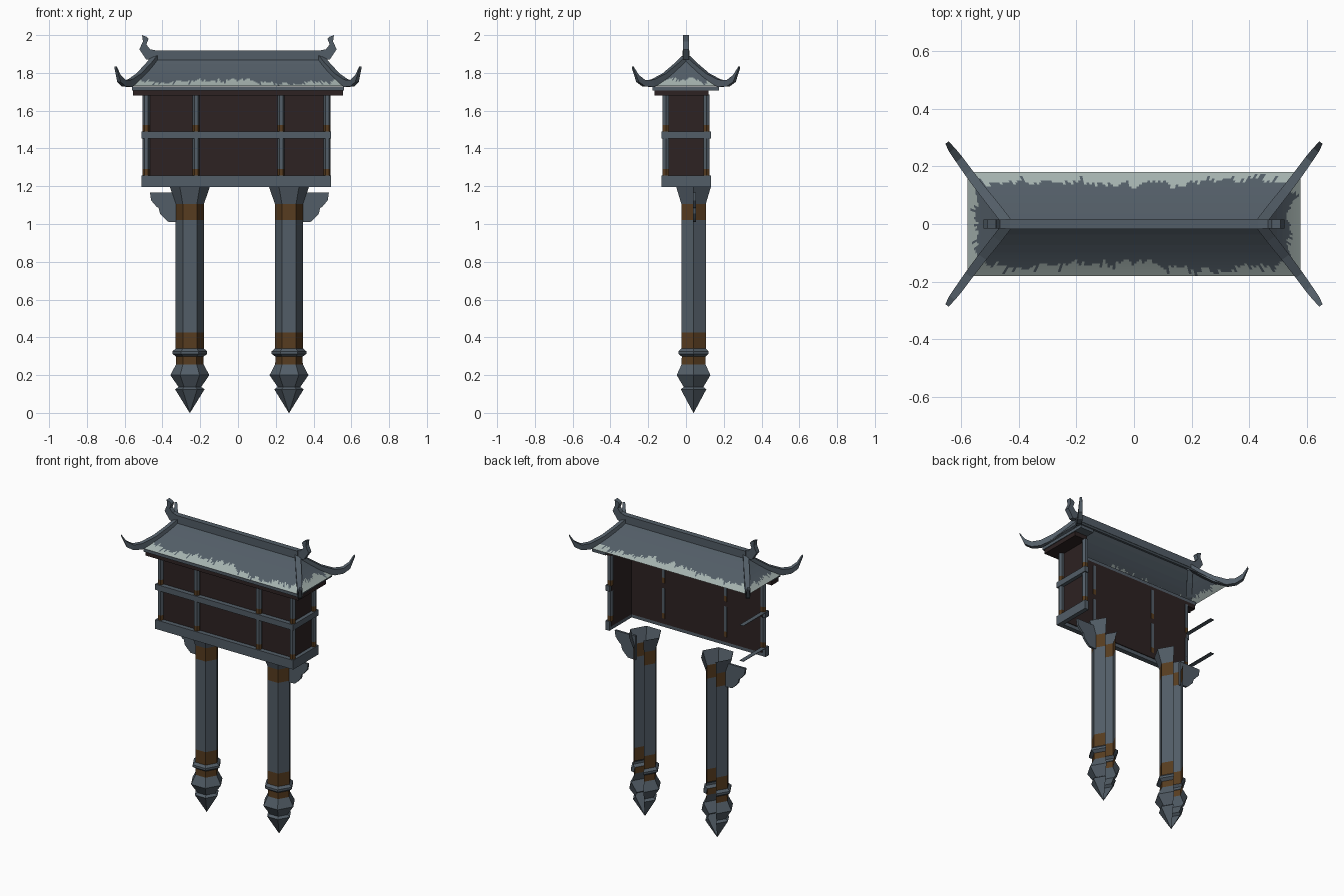
import bpy, bmesh, math, random
from mathutils import Vector

if "Cube" in bpy.data.objects:
    bpy.data.objects.remove(bpy.data.objects["Cube"])

random.seed(4)


def material(name, rgb):
    m = bpy.data.materials.new(name)
    m.diffuse_color = (*rgb, 1)
    m.use_nodes = True
    m.node_tree.nodes["Principled BSDF"].inputs["Base Color"].default_value = m.diffuse_color
    return m


SLATE = material("slate_grey", (0.085, 0.110, 0.135))
PALE = material("pale_grey", (0.37, 0.44, 0.42))
BROWN = material("bronze_brown", (0.095, 0.045, 0.014))
DARK = material("dark_maroon", (0.026, 0.016, 0.016))


def finish(name, bm, mats, recalc=True):
    bmesh.ops.remove_doubles(bm, verts=bm.verts, dist=1e-5)
    if recalc:
        bmesh.ops.recalc_face_normals(bm, faces=bm.faces)
    me = bpy.data.meshes.new(name)
    bm.to_mesh(me)
    bm.free()
    for m in mats:
        me.materials.append(m)
    ob = bpy.data.objects.new(name, me)
    bpy.context.collection.objects.link(ob)
    return ob


def box(name, x, y, z, mat):
    bm = bmesh.new()
    bmesh.ops.create_cube(bm, size=1)
    for v in bm.verts:
        v.co = [(a + b) / 2 + c * (b - a) for (a, b), c in zip((x, y, z), v.co)]
    return finish(name, bm, [mat])


def lathe(name, cx, cy, profile, mats, open_back=False):
    """Six-sided turned part; profile rows are (radius, z, material of the band above)."""
    bm = bmesh.new()
    rings = [[bm.verts.new((cx + r * math.cos(k * math.pi / 3), cy + r * math.sin(k * math.pi / 3), z))
              for k in range(6)] for r, z, _ in profile]
    for i in range(len(rings) - 1):
        for k in range(6):
            if open_back and k == 1:
                continue
            j = (k + 1) % 6
            f = bm.faces.new((rings[i][k], rings[i][j], rings[i + 1][j], rings[i + 1][k]))
            f.material_index = profile[i][2]
    return finish(name, bm, mats, False)


def plate(name, pts, y, thick, mat):
    """Side profile in x and z, given thickness along y."""
    bm = bmesh.new()
    f = bm.faces.new([bm.verts.new((px, y - thick / 2, pz)) for px, pz in pts])
    ext = bmesh.ops.extrude_face_region(bm, geom=[f])
    for v in ext["geom"]:
        if isinstance(v, bmesh.types.BMVert):
            v.co.y += thick
    return finish(name, bm, [mat])


# Pointed hexagonal pillars, open at the back
pillar = [(0.001, 0.0, 0), (0.078, 0.125, 0), (0.06, 0.137, 0), (0.103, 0.20, 0), (0.073, 0.257, 1),
          (0.072, 0.298, 0), (0.092, 0.312, 0), (0.092, 0.326, 0), (0.075, 0.34, 1), (0.075, 0.425, 0),
          (0.075, 1.02, 1), (0.075, 1.107, 0), (0.106, 1.197, 0)]
for side, cx in (("left", -0.255), ("right", 0.27)):
    lathe(side + "_pillar", cx, 0.04, pillar, [SLATE, BROWN], True)

# Scalloped brackets beside the pillars
scallop = [(0.06, 1.166), (0.211, 1.166), (0.205, 1.125), (0.175, 1.09), (0.165, 1.085),
           (0.158, 1.055), (0.135, 1.03), (0.115, 1.012), (0.06, 1.01)]
plate("left_bracket", [(-0.255 - x, z) for x, z in scallop], 0.045, 0.014, SLATE)
plate("right_bracket", [(0.27 + x, z) for x, z in scallop], 0.045, 0.014, SLATE)

# Walls on the front and right only
box("front_wall", (-0.485, 0.468), (-0.10, -0.093), (1.22, 1.70), DARK)
box("right_wall", (0.461, 0.468), (-0.10, 0.115), (1.22, 1.70), DARK)

# Horizontal beams, with only their top strip on the left side
for name, z0, z1 in (("sill_beam", 1.197, 1.257), ("middle_beam", 1.453, 1.49)):
    box(name + "_front", (-0.51, 0.49), (-0.13, -0.098), (z0, z1), SLATE)
    box(name + "_right", (0.463, 0.492), (-0.13, 0.133), (z0, z1), SLATE)
    box(name + "_left_strip", (-0.51, -0.482), (-0.13, 0.133), (z1 - 0.003, z1), SLATE)

# Posts in two storeys with brown feet
for i, (px, py) in enumerate([(-0.486, -0.107), (-0.222, -0.107), (0.228, -0.107), (0.472, -0.107), (0.472, 0.108)]):
    for level, z0, z1 in (("lower", 1.255, 1.455), ("upper", 1.488, 1.685)):
        lathe(f"{level}_post_{i + 1}", px, py, [(0.019, z0, 1), (0.019, z0 + 0.035, 0), (0.019, z1, 0)], [SLATE, BROWN])

# Eave boards on front and right
box("eave_board_front", (-0.555, 0.555), (-0.167, -0.095), (1.68, 1.708), DARK)
box("eave_board_right", (0.462, 0.555), (-0.167, 0.118), (1.68, 1.708), DARK)
box("eave_trim_front", (-0.56, 0.56), (-0.178, -0.095), (1.708, 1.728), SLATE)
box("eave_trim_right", (0.462, 0.56), (-0.178, 0.175), (1.708, 1.728), SLATE)

# Hipped roof skin with a ragged pale border along the eaves
RIDGE_X, EAVE_X, EAVE_Y = 0.44, 0.577, 0.18


def roof_z(t):
    return 1.885 - 0.155 * (1.25 * t - 0.25 * t * t)


rows = [0, 0.2, 0.4, 0.55] + [0.6 + 0.04 * i for i in range(11)]
bm = bmesh.new()
for axis, sign, cols in (("x", -1, 120), ("x", 1, 120), ("y", 1, 36), ("y", -1, 36)):
    edge = [[None] * len(rows) for _ in range(cols + 1)]
    for c in range(cols + 1):
        s = 2 * c / cols - 1
        for r, t in enumerate(rows):
            hx, hy = RIDGE_X + (EAVE_X - RIDGE_X) * t, EAVE_Y * t
            co = (s * hx, sign * hy, roof_z(t)) if axis == "x" else (sign * hx, s * hy, roof_z(t))
            edge[c][r] = bm.verts.new(co)
    drift = 0.0
    for c in range(cols):
        drift = 0.75 * drift + random.uniform(-0.06, 0.06)
        limit = 0.76 + drift + (0.1 if random.random() < 0.12 else 0)
        for r in range(len(rows) - 1):
            quad = [edge[c][r], edge[c + 1][r], edge[c + 1][r + 1], edge[c][r + 1]]
            if (axis == "x") == (sign > 0):
                quad.reverse()
            f = bm.faces.new(quad)
            f.material_index = int(rows[r] > limit)
bmesh.ops.dissolve_degenerate(bm, dist=1e-5, edges=bm.edges)
roof = finish("roof_skin", bm, [SLATE, PALE], False)
bm = bmesh.new()
bm.from_mesh(roof.data)
bmesh.ops.recalc_face_normals(bm, faces=bm.faces)
if sum(f.normal.z for f in bm.faces) < 0:
    bmesh.ops.reverse_faces(bm, faces=bm.faces)
bm.to_mesh(roof.data)
bm.free()

# Ridge bar and curled ridge ends
box("ridge_bar", (-0.445, 0.445), (-0.018, 0.018), (1.868, 1.918), SLATE)
curl = [(0.43, 1.918), (0.465, 1.925), (0.485, 1.95), (0.474, 1.98), (0.482, 1.99), (0.508, 2.0),
        (0.503, 1.967), (0.522, 1.925), (0.487, 1.872), (0.43, 1.868)]
for side, s in (("left", -1), ("right", 1)):
    plate(side + "_ridge_curl", [(s * x, z) for x, z in curl], 0, 0.03, SLATE)

# Upswept hip bars: stations are (x, y, top z, depth, half width)
stations = [(0.435, 0.0, 1.90, 0.04, 0.017), (0.475, 0.052, 1.85, 0.04, 0.017), (0.525, 0.115, 1.797, 0.04, 0.016),
            (0.573, 0.178, 1.764, 0.038, 0.015), (0.605, 0.223, 1.762, 0.034, 0.014),
            (0.63, 0.256, 1.788, 0.036, 0.012), (0.648, 0.282, 1.835, 0.012, 0.007)]
across = Vector((-0.8, 0.6))
for name, sx, sy in (("front_left", -1, -1), ("front_right", 1, -1), ("back_left", -1, 1), ("back_right", 1, 1)):
    bm = bmesh.new()
    loops = []
    for x, y, z, d, w in stations:
        loops.append([bm.verts.new((sx * (x + across.x * w * a), sy * (y + across.y * w * a), z - d * b))
                      for a, b in ((-1, 0), (1, 0), (1, 1), (-1, 1))])
    for p, q in zip(loops, loops[1:]):
        for k in range(4):
            bm.faces.new((p[k], p[(k + 1) % 4], q[(k + 1) % 4], q[k]))
    bm.faces.new(loops[0])
    bm.faces.new(loops[-1])
    finish(name + "_hip_bar", bm, [SLATE])
